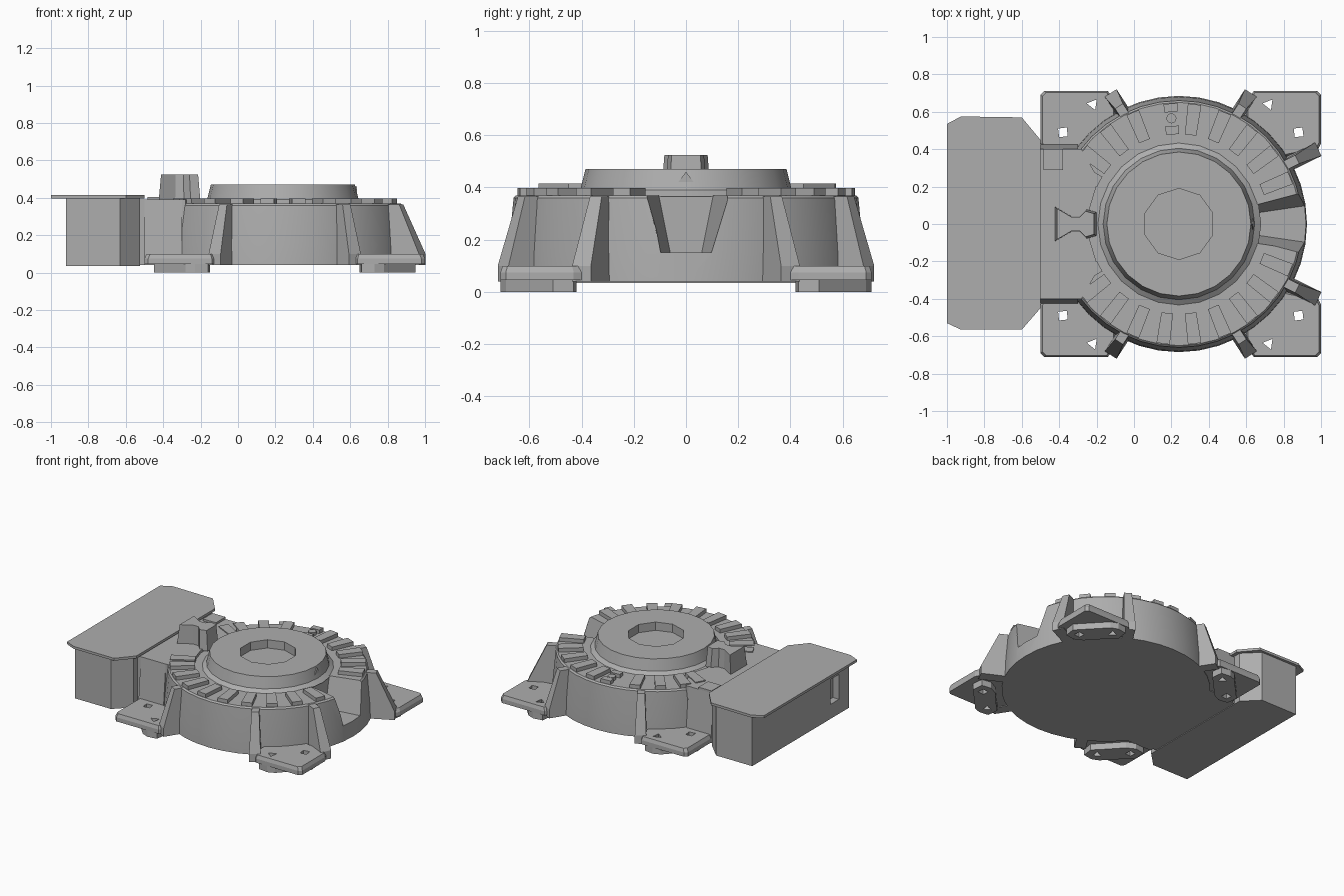
import bpy, bmesh
from math import radians, cos, sin, pi, atan2, hypot
from mathutils import Vector

old = bpy.data.objects.get("Cube")
if old:
    bpy.data.objects.remove(old, do_unlink=True)

grey = bpy.data.materials.new("warm_grey")
grey.use_nodes = True
tone = (0.42, 0.42, 0.42, 1)
grey.diffuse_color = tone
grey.node_tree.nodes["Principled BSDF"].inputs["Base Color"].default_value = tone

CX = 0.24          # centre of the round base
MIRROR = 0.25      # legs mirror about this x


def finish(name, bm):
    bmesh.ops.recalc_face_normals(bm, faces=bm.faces)
    mesh = bpy.data.meshes.new(name)
    bm.to_mesh(mesh)
    bm.free()
    mesh.materials.append(grey)
    ob = bpy.data.objects.new(name, mesh)
    bpy.context.collection.objects.link(ob)
    return ob


def loft(name, rings):
    """Closed solid through matching rings of 3D points."""
    bm = bmesh.new()
    loops = [[bm.verts.new(p) for p in ring] for ring in rings]
    n = len(loops[0])
    for a, b in zip(loops, loops[1:]):
        for i in range(n):
            j = (i + 1) % n
            bm.faces.new((a[i], a[j], b[j], b[i]))
    bm.faces.new(loops[0])
    bm.faces.new(loops[-1])
    return finish(name, bm)


def prism(name, outline, z0, z1):
    return loft(name, [[(x, y, z) for x, y in outline] for z in (z0, z1)])


def box(name, x0, x1, y0, y1, z0, z1):
    return prism(name, [(x0, y0), (x1, y0), (x1, y1), (x0, y1)], z0, z1)


def circle(r, z, n, x=CX, y=0.0, turn=0.0):
    return [(x + r * cos(2 * pi * i / n + turn), y + r * sin(2 * pi * i / n + turn), z)
            for i in range(n)]


def smooth(ob, angle=25):
    bpy.ops.object.select_all(action='DESELECT')
    ob.select_set(True)
    bpy.context.view_layer.objects.active = ob
    bpy.ops.object.shade_smooth_by_angle(angle=radians(angle))


def cut(ob, cutter):
    mod = ob.modifiers.new("cut", 'BOOLEAN')
    mod.operation = 'DIFFERENCE'
    mod.solver = 'EXACT'
    mod.object = cutter
    cutter.hide_render = True
    cutter.hide_viewport = True
    cutter.display_type = 'WIRE'


# Round base with the flared cable channel on its +x side
base = loft("round_base", [circle(r, z, 40) for r, z in
                           ((0.685, 0.04), (0.68, 0.15), (0.66, 0.36), (0.65, 0.37))])
smooth(base)
channel = loft("channel_cutter", [
    [(x, -b, 0.15), (x, b, 0.15), (x, t, 0.45), (x, -t, 0.45)]
    for x, b, t in ((0.66, 0.06, 0.12), (1.0, 0.11, 0.21))])
cut(base, channel)

# Hub with a ten-sided recess
hub = loft("hub", [circle(r, z, 24) for r, z in
                   ((0.44, 0.365), (0.405, 0.39), (0.385, 0.47))])
recess = loft("recess_cutter", [circle(0.19, z, 10, turn=pi / 10) for z in (0.41, 0.6)])
cut(hub, recess)
smooth(hub, 20)
loft("hub_marker", [[(x, -0.03, 0.42), (x, 0.03, 0.42), (x, 0, 0.46)]
                    for x in (0.625, 0.637)])


# Teeth around the rim
def radial_block(name, angle, r0, r1, w0, w1, z0, z1):
    c, s = cos(angle), sin(angle)
    pts = [(r0, -w0), (r1, -w1), (r1, w1), (r0, w0)]
    return prism(name, [(CX + r * c - w * s, r * s + w * c) for r, w in pts], z0, z1)


for side in (-1, 1):
    for k in range(-5, 5):
        turn = 15 * k + 7.5
        if turn < -60:
            turn = -62
        if side == 1 and k == -1:
            continue
        radial_block("rim_tooth", side * radians(90 - turn),
                     0.48, 0.645, 0.031, 0.036, 0.36, 0.397)

# Split tooth with a round pin at the back
for r0, r1 in ((0.48, 0.525), (0.6, 0.645)):
    radial_block("split_tooth", radians(94), r0, r1, 0.034, 0.038, 0.36, 0.397)
loft("round_pin", [circle(0.027, z, 12, 0.2, 0.565) for z in (0.36, 0.395)])

# Neck joining the base to the electronics box
neck = [(-0.53, -0.4), (-0.28, -0.4), (-0.19, -0.24), (-0.235, -0.09),
        (-0.235, 0.09), (-0.19, 0.24), (-0.28, 0.4), (-0.53, 0.4)]
prism("neck_platform", neck, 0.04, 0.39)
box("neck_tab", -0.485, -0.38, 0.29, 0.4, 0.38, 0.405)

# Hourglass post
post = [(-0.42, -0.09), (-0.335, -0.04), (-0.29, -0.04), (-0.255, -0.075),
        (-0.205, -0.06), (-0.205, 0.06), (-0.255, 0.075), (-0.29, 0.04),
        (-0.335, 0.04), (-0.42, 0.09)]
loft("hourglass_post", [[(-0.31 + (x + 0.31) * s, y * s, z) for x, y in post]
                        for s, z in ((1.04, 0.38), (0.92, 0.525))])

# Electronics box with port and lid
shell = prism("electronics_box",
              [(-0.92, -0.555), (-0.63, -0.555), (-0.525, -0.45),
               (-0.525, 0.45), (-0.63, 0.555), (-0.92, 0.555)], 0.035, 0.4)
cut(shell, box("port_cutter", -1.0, -0.87, -0.44, -0.34, 0.14, 0.32))
lid = [(-1, -0.53), (-0.925, -0.565), (-0.6, -0.565), (-0.5, -0.45),
       (-0.5, 0.45), (-0.6, 0.57), (-0.925, 0.575), (-1, 0.535)]
prism("box_lid", lid, 0.397, 0.415)


# Four corner legs: plate, foot pad, holes and two ribs each
def rib(name, start, end, w0, w1):
    a, b = Vector(start), Vector(end)
    d = (b - a).normalized()
    side = Vector((-d.y, d.x))
    profile = ((a, 0.04, w1), (b, 0.04, w1), (b, 0.1, w1),
               (a.lerp(b, 0.5), 0.365, w0), (a, 0.365, w0))
    return loft(name, [[(*(p + side * w * k), z) for p, z, w in profile] for k in (-1, 1)])


for sx in (-1, 1):
    for sy in (-1, 1):
        def place(p):
            return (p[0] if sx > 0 else 2 * MIRROR - p[0], p[1] * sy)

        plate_line = [(0.6, 0.5), (0.8, 0.36), (0.985, 0.4), (1.0, 0.43),
                      (1.0, 0.69), (0.98, 0.71), (0.64, 0.71), (0.6, 0.66)]
        plate = loft("leg_plate", [
            [(*place((0.78 + (x - 0.78) * s, 0.55 + (y - 0.55) * s)), z) for x, y in plate_line]
            for s, z in ((1, 0.045), (1, 0.075), (0.95, 0.1))])
        pad_line = [(0.66, 0.70), (0.65, 0.62), (0.7, 0.57), (0.81, 0.45),
                    (0.87, 0.42), (0.94, 0.43), (0.95, 0.51), (0.78, 0.69), (0.73, 0.71)]
        pad = prism("foot_pad", [place(p) for p in pad_line], 0.0, 0.05)
        for (hx, hy), sides in (((0.72, 0.64), 3), ((0.88, 0.49), 4)):
            x, y = place((hx, hy))
            hole = loft("bolt_hole_cutter",
                        [circle(0.033, z, sides, x, y, 0.9) for z in (-0.1, 0.2)])
            cut(plate, hole)
            cut(pad, hole)
        rib("leg_rib", place((0.535, 0.56)), place((0.625, 0.7)), 0.025, 0.038)
        if sx > 0:
            rib("leg_rib", place((0.76, 0.29)), place((0.985, 0.4)), 0.025, 0.04)
        else:
            loft("neck_rib", [[(x, 0.34 * sy, 0.04), (x, 0.425 * sy, 0.04),
                               (x, 0.425 * sy, 0.1), (x, 0.4 * sy, 0.39), (x, 0.34 * sy, 0.39)]
                              for x in (-0.5, -0.3)])
